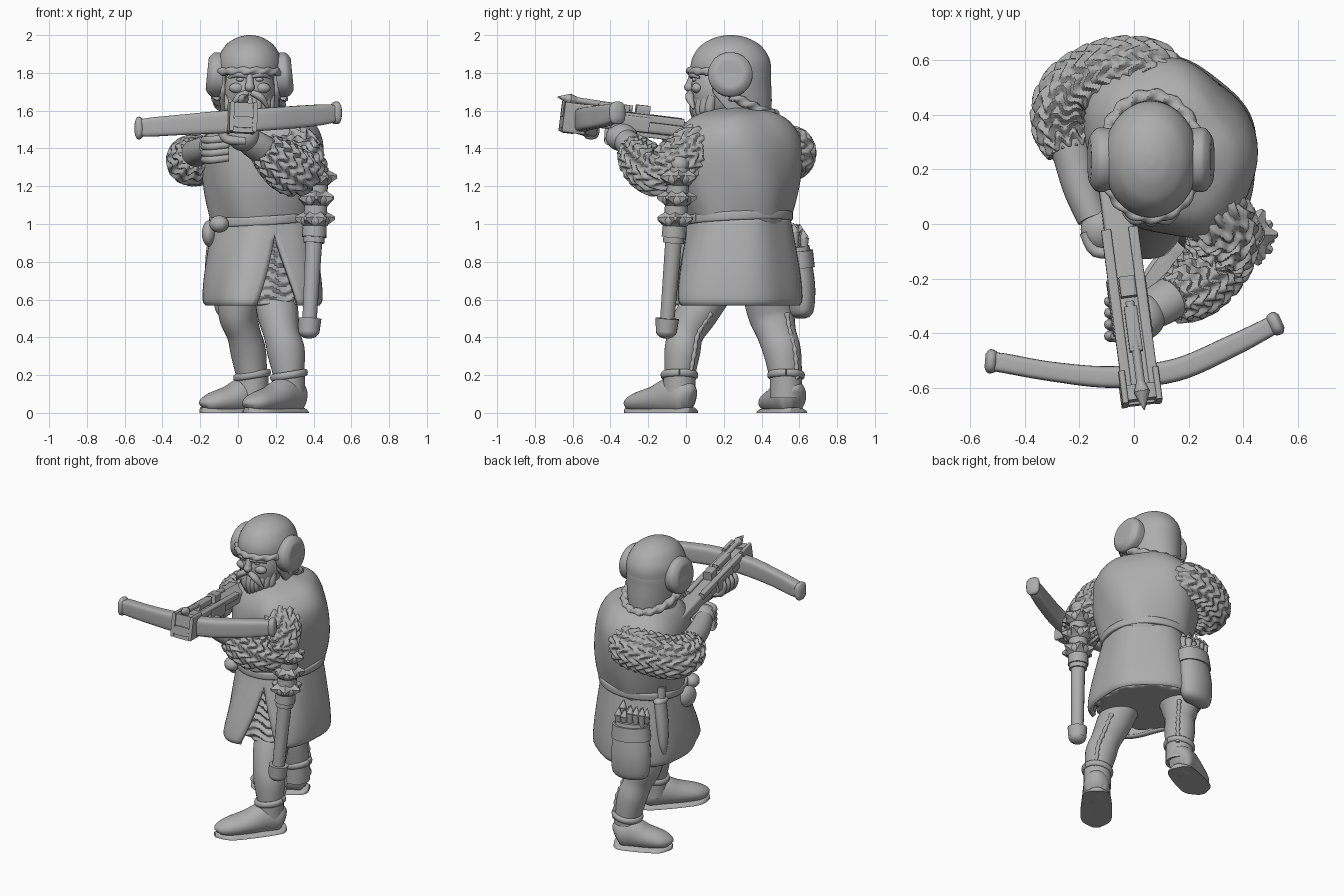
import bpy, bmesh, math, random
from math import sin, cos, pi, exp, radians
from mathutils import Vector as V, Matrix

if "Cube" in bpy.data.objects:
    bpy.data.objects.remove(bpy.data.objects["Cube"])
random.seed(4)
grey = bpy.data.materials.new("stone grey")
grey.use_nodes = True
grey.diffuse_color = (0.42, 0.42, 0.42, 1)
grey.node_tree.nodes["Principled BSDF"].inputs["Base Color"].default_value = (0.42, 0.42, 0.42, 1)
parts = []

def finish(name, bm):
    bmesh.ops.recalc_face_normals(bm, faces=bm.faces)
    me = bpy.data.meshes.new(name)
    bm.to_mesh(me)
    bm.free()
    ob = bpy.data.objects.new(name, me)
    bpy.context.collection.objects.link(ob)
    me.materials.append(grey)
    parts.append(ob)
    return ob

def spline(pts, steps):
    """Smooth interpolation through tuples of any length."""
    p = [V(q) for q in pts]
    p = [p[0]] + p + [p[-1]]
    out = []
    for i in range(1, len(p) - 2):
        a, b, c, d = p[i - 1:i + 3]
        for k in range(steps):
            t = k / steps
            out.append(b + (c - a) * (t / 2) + (a * 2 - b * 5 + c * 4 - d) * (t * t / 2)
                       + (b * 3 - a - c * 3 + d) * (t ** 3 / 2))
    return out + [p[-1]]

def sweep(name, pts, hint=(1, 0, 0), n=24, steps=6, sq=1, bump=None):
    """Tube through (x, y, z, radius along hint, other radius)."""
    path = spline(pts, steps)
    bm, rings, s = bmesh.new(), [], 0
    for i, q in enumerate(path):
        a, b = path[max(i - 1, 0)], path[min(i + 1, len(path) - 1)]
        t = (V(b[:3]) - V(a[:3])).normalized()
        u = V(hint) - t * V(hint).dot(t)
        u.normalize()
        w = t.cross(u)
        s += (V(q[:3]) - V(a[:3])).length
        ring = []
        for k in range(n):
            th = 2 * pi * (k + 0.5) / n
            c, d = [math.copysign(abs(f) ** sq, f) for f in (cos(th), sin(th))]
            h = bump(s, th) if bump else 0
            v = V(q[:3]) + u * c * (q[3] + h) + w * d * (q[4] + h)
            v.z = max(v.z, 0)
            ring.append(bm.verts.new(v))
        rings.append(ring)
    for r0, r1 in zip(rings, rings[1:]):
        for k in range(n):
            bm.faces.new((r0[k], r0[k - 1], r1[k - 1], r1[k]))
    bm.faces.new(rings[0])
    bm.faces.new(rings[-1])
    return finish(name, bm)

def mail(s, th):
    """Herringbone ridges of linked rings."""
    zig = 0.5 - 0.5 * cos(th * 10)
    return 0.01 * sin(2 * pi * (s / 0.05 + zig * 0.7))

def rope(name, pts, r):
    sweep(name, [(*p, r, r) for p in pts], (0.1, 0.2, 1), 12, 14,
          bump=lambda s, th: r * 0.2 * cos(2 * th + s * 90))

def shell(name, rows, c, axis, slit, width, thick, bump=lambda z, th: 0, n=72):
    """Standing open shell of (z, a, b) rows with a slit that widens by rule."""
    s, g = V((cos(axis), sin(axis), 0)), V((-sin(axis), cos(axis), 0))
    bm, grid = bmesh.new(), []
    for z, a, b in spline(rows, 6):
        w = width(z)
        row = []
        for k in range(n + 1):
            th = slit + w + (2 * pi - 2 * w) * k / n
            h = bump(z, th - 2 * pi if th > pi else th)
            row.append(bm.verts.new(V((c[0], c[1], z)) + s * (a + h) * cos(th) + g * (b + h) * sin(th)))
        grid.append(row)
    for r0, r1 in zip(grid, grid[1:]):
        for k in range(n):
            bm.faces.new((r0[k], r0[k + 1], r1[k + 1], r1[k]))
    bmesh.ops.remove_doubles(bm, verts=bm.verts, dist=0.0005)
    ob = finish(name, bm)
    m = ob.modifiers.new("thickness", 'SOLIDIFY')
    m.thickness = thick

def ball(name, loc, size, turn=0):
    bm = bmesh.new()
    bmesh.ops.create_uvsphere(bm, u_segments=24, v_segments=16, radius=1, matrix=Matrix.Translation(loc)
                              @ Matrix.Rotation(turn, 4, 'Z') @ Matrix.Diagonal((*size, 1)))
    return finish(name, bm)

def cone(name, p0, p1, r0, r1, n=16):
    p0, p1 = V(p0), V(p1)
    bm = bmesh.new()
    m = Matrix.Translation((p0 + p1) / 2) @ (p1 - p0).to_track_quat('Z', 'Y').to_matrix().to_4x4()
    bmesh.ops.create_cone(bm, cap_ends=True, segments=n, radius1=r0, radius2=r1,
                          depth=(p1 - p0).length, matrix=m)
    return finish(name, bm)

# Body: shoulder line runs diagonally, chest faces the right front corner
AX, MID = radians(-52), (0.13, 0.28)
SH = (cos(AX), sin(AX), 0)
def body(name, rows, **kw):
    return sweep(name, [(*MID, z, a, b) for z, a, b in rows], SH, **kw)
body("tunic_top", [(0.99, .26, .25), (1.05, .282, .272), (1.2, .32, .3), (1.36, .35, .3), (1.47, .34, .28),
                   (1.55, .275, .235), (1.59, .19, .18), (1.615, .08, .08)], n=64,
     bump=lambda s, th: 0.009 * sin(5 * th + s * 6))
body("mail_skirt", [(0.575, .2, .2), (0.585, .315, .285), (0.75, .295, .27), (0.98, .26, .25)],
     n=128, steps=22, bump=mail)
shell("tunic_skirt", [(0.568, .325, .295), (0.6, .342, .31), (0.7, .336, .306), (0.85, .31, .288),
                      (1.03, .272, .262)], MID, AX, radians(-26), lambda z: max(0, (0.95 - z) * 0.85), 0.03,
      lambda z, th: 0.007 * sin(6 * th) + max(0, 1 - z) / 0.4 * (
          0.1 * exp(-((th + 1.05) / 0.42) ** 2) + 0.035 * exp(-((th + 0.1) / 0.4) ** 2)))
ring = [(MID[0] + .278 * SH[0] * cos(t) - .268 * SH[1] * sin(t),
         MID[1] + .278 * SH[1] * cos(t) + .268 * SH[0] * sin(t),
         1.03 + .02 * sin(t)) for t in [i * pi / 12 for i in range(25)]]
sweep("belt", [(*p, .024, .012) for p in ring], (0, 0, 1), 12, 3, 0.5)
ball("buckle", (-.1, .08, 1.0), (.055, .05, .045), AX)
ball("belt_pouch", (-.15, .2, .95), (.04, .07, .07), -.2)

# Legs and boots
def leg(side, pts, heel, toe):
    sweep(side + "_leg", pts, steps=8)
    sweep(side + "_leg_seam", [(x + a * .75, y + b * .68, z, .012, .012) for x, y, z, a, b in pts[1:]], n=8,
          steps=8, bump=lambda s, th: .004 * sin(s * 130))
    h, t = V(heel), V(toe)
    d = (t - h).normalized()
    out = (-d.y, d.x, 0)
    def foot(f, z, a, b):
        p = h.lerp(t, f)
        return (p.x, p.y, z, a, b)
    sweep(side + "_boot", [foot(0, .07, .03, .05), foot(.08, .08, .075, .09), foot(.3, .09, .085, .1),
                           foot(.55, .07, .09, .075), foot(.82, .055, .08, .055), foot(.96, .045, .05, .035),
                           foot(1, .035, .015, .015)], out)
    sweep(side + "_sole", [foot(-.02, .0, .04, .03), foot(.1, .0, .085, .03), foot(.55, .0, .1, .03),
                           foot(.85, .0, .088, .03), foot(1.02, .0, .02, .03)], out)
    x, y, z, a, b = pts[-1]
    sweep(side + "_boot_shaft", [(x, y, .08, .086, .086), (x, y, .2, .086, .086)], n=24)
    cuff = [(x + .086 * cos(i * pi / 6), y + .086 * sin(i * pi / 6), .2 + .014 * cos(i * pi / 6), .02, .014)
            for i in range(13)]
    sweep(side + "_boot_cuff", cuff, (0, 0, 1), 10, 3)
leg("left", [(.19, .16, .68, .11, .11), (.21, .06, .53, .11, .11), (.23, .0, .42, .095, .095),
             (.255, -.02, .32, .1, .095), (.27, -.035, .18, .078, .078)], (.33, .03, 0), (.05, -.31, 0))
leg("right", [(.02, .42, .68, .12, .13), (.0, .45, .53, .105, .125), (.03, .48, .42, .09, .105),
              (.055, .51, .32, .094, .1), (.075, .53, .18, .08, .085)], (.13, .58, 0), (-.19, .43, 0))

# Mail sleeves, forearms and hands
sweep("left_sleeve", [(.27, .11, 1.4, .07, .07), (.3, .05, 1.405, .12, .115), (.325, -.04, 1.33, .125, .13),
                      (.3, -.145, 1.275, .125, .12), (.22, -.235, 1.33, .12, .11), (.135, -.28, 1.4, .085, .08)],
      (.5, .3, 1), 120, 20, bump=mail)
sweep("right_sleeve", [(.12, .48, 1.39, .08, .08), (.06, .54, 1.38, .13, .125), (-.08, .55, 1.37, .135, .125),
                       (-.22, .475, 1.34, .13, .125), (-.25, .36, 1.34, .12, .12), (-.23, .26, 1.37, .08, .08)],
      (0, 0, 1), 120, 20, bump=mail)
sweep("left_forearm", [(.17, -.25, 1.37, .08, .075), (.09, -.3, 1.42, .08, .07), (.03, -.34, 1.46, .06, .06)])
sweep("right_forearm", [(-.235, .3, 1.37, .075, .075), (-.195, .14, 1.39, .068, .07), (-.15, .02, 1.41, .058, .06)])
ball("left_hand", (.03, -.34, 1.46), (.085, .085, .075))
ball("right_hand", (-.12, -.02, 1.42), (.075, .08, .065))
for i in range(4):
    y = -.41 + i * .042
    sweep("left_finger", [(.04, y, 1.44, .023, .023), (-.06, y, 1.45, .024, .024), (-.09, y, 1.51, .02, .02),
                          (-.075, y, 1.55, .012, .012)], (0, 1, 0), 10, 4)
    z = 1.34 + i * .035
    sweep("right_finger", [(-.18, -.03, z, .02, .02), (-.14, -.1, z, .022, .022), (-.05, -.1, z + .01, .02, .02)],
          (0, 0, 1), 10, 4)

# Head: face, helmet, hood and trims
HX, HY = .062, .237
ball("face", (HX, .17, 1.71), (.135, .145, .17))
ball("nose", (HX, .02, 1.725), (.026, .03, .026))
sweep("nose_bridge", [(HX, .04, 1.79, .018, .02), (HX, .02, 1.735, .022, .023)])
for s in (-1, 1):
    ball("cheek", (HX + s * .065, .06, 1.72), (.045, .03, .028))
    ball("eye", (HX + s * .05, .045, 1.765), (.022, .014, .011))
    sweep("eyebrow", [(HX + s * .015, .03, 1.78, .01, .012), (HX + s * .06, .03, 1.792, .016, .016),
                      (HX + s * .11, .07, 1.775, .006, .006)], (0, 0, 1), 10)
    sweep("moustache", [(HX + s * .01, .025, 1.695, .016, .016), (HX + s * .06, .02, 1.67, .024, .02),
                        (HX + s * .1, .04, 1.61, .006, .006)], (0, 1, 0), 12)
    # Raised ear disc with a hollow centre and a small stud
    e, o = V((HX + s * .17, .235, 1.79)), V((s, 0, .1))
    for name, prof in (("ear_disc", ((-.03, .115), (.02, .118), (.04, .105), (.055, .08), (.05, .06), (.035, .04),
                                     (.03, .01))), ("ear_stud", ((.02, .032), (.04, .03), (.048, .012)))):
        sweep(name, [(*(e + o * h), r, r) for h, r in prof], (0, 1, 0), 40, 3)
for i in range(11):
    f = i / 5 - 1
    x, y = HX + f * .11, .04 + .08 * f * f
    sweep("beard_lock", [(x, y + .02, 1.68, .025, .025), (x * .95, y + .005, 1.6, .026, .026),
                         (x * .8 + .01 * random.random(), y + .03, 1.5 + .05 * abs(f), .006, .006)], n=10)
sweep("helmet", [(HX, HY, z, .175 * f, .215 * f) for z, f in
                 ((1.79, .99), (1.85, .985), (1.9, .9), (1.95, .71), (1.985, .41), (1.998, .15), (2, .02))], n=48)
shell("hood", [(1.57, .15, .215), (1.66, .162, .217), (1.75, .172, .2135), (1.8, .173, .213), (1.84, .165, .204)],
      (HX, HY), 0, radians(-90), lambda z: 1.1 + max(0, 1.7 - z) * 4, .03)
rope("helmet_trim", [(HX + .175 * cos(t), HY + .215 * sin(t), 1.8 - .01 * sin(t))
                     for t in [pi + i * pi / 8 for i in range(9)]], .02)
rope("hood_trim", [(HX + .178 * cos(t), HY + .232 * sin(t), 1.58 + .1 * (1 - sin(t)) ** 1.2)
                   for t in [i * pi / 10 for i in range(11)]], .024)

# Crossbow, laid out along its own axes
REAR, TIP = V((-.09, .25, 1.47)), V((.03, -.655, 1.58))
AIM = (TIP - REAR).normalized()
SIDE = V((.05, 0, 1)).cross(AIM).normalized()
UP = AIM.cross(SIDE).normalized()
def at(f, s=0, u=0):
    return tuple(REAR.lerp(TIP, f) + SIDE * s + UP * u)
def bar(name, f0, f1, s, u, w, h, h2=None):
    sweep(name, [(*at(f0, s, u), w, h), (*at(f1, s, u), w, h2 or h)], SIDE, 20, 4, .35)
bar("stock", .0, .98, 0, 0, .055, .035, .05)
for s in (-1, 1):
    bar("stock_rail", .3, .97, s * .05, .035, .018, .02)
    bar("front_plate", .87, 1, s * .062, -.01, .012, .08)
    bar("lock_plate", .5, .72, s * .06, 0, .012, .04)
bar("front_cap", .93, .99, 0, -.015, .07, .08)
bar("front_brace", .96, 1.0, 0, -.04, .05, .03)
bar("lock_block", .5, .58, 0, .07, .03, .03)
bar("lever", .62, .8, 0, .07, .024, .022)
bar("trigger", .3, .6, 0, -.055, .014, .012)
cone("bolt_shaft", at(.6, 0, .075), at(.97, 0, .085), .016, .016)
cone("bolt_head_base", at(.92, 0, .085), at(.965, 0, .085), .014, .03, 8)
cone("bolt_head_tip", at(.965, 0, .085), at(1.04, 0, .09), .03, .002, 8)
sweep("bow_limbs", [(-.52, -.503, 1.508, .042, .034), (-.47, -.51, 1.512, .05, .036), (-.3, -.54, 1.525, .054, .036),
                    (-.08, -.56, 1.54, .06, .04), (.15, -.535, 1.555, .06, .042), (.35, -.45, 1.57, .058, .04),
                    (.47, -.39, 1.582, .052, .036), (.51, -.368, 1.586, .042, .034)], (0, 0, 1), 24, 6, .45)
for name, p, d in (("right_bow_nock", V((-.515, -.503, 1.508)), V((-1, .08, 0))),
                   ("left_bow_nock", V((.51, -.368, 1.588)), V((1, .45, 0)))):
    sweep(name, [(*(p + d * h), a, b) for h, a, b in ((-.012, .045, .036), (.0, .058, .043), (.018, .058, .043),
                                                      (.03, .035, .025))], (0, 0, 1), 24, 4, .7)

# Spiked mace on the left hip
def along(z):
    return V((.375 + (z - .42) * .055, -.105 + (z - .42) * .08, z))
cone("mace_handle", along(.45), along(.98), .038, .046)
cone("mace_pommel", along(.43), along(.5), .056, .062, 20)
ball("mace_pommel_end", along(.435), (.056, .056, .042))
cone("mace_collar", along(.9), along(.93), .056, .056, 20)
cone("mace_core", along(.93), along(1.3), .065, .055, 20)
ball("mace_top", along(1.315), (.05, .05, .048))
for tier, z in enumerate((1.02, 1.13, 1.24)):
    ball("mace_band", along(z), (.08, .08, .05))
    for i in range(6):
        a = i * pi / 3 + tier * pi / 6
        d = V((cos(a), sin(a), .1))
        cone("mace_spike", along(z) + d * .045, along(z) + d * .105, .052, .01, 5)

# Bolt quiver and dagger at the back right
QA = radians(12)
sweep("quiver", [(0, .605, .5, .04, .02), (0, .605, .53, .115, .065), (0, .6, .65, .13, .082),
                 (.005, .59, .78, .12, .078), (.01, .58, .88, .105, .072)], (cos(QA), sin(QA), 0), 28)
sweep("quiver_flap", [(.005, .59, .77, .13, .09), (.01, .585, .86, .122, .085)], (cos(QA), sin(QA), 0), 28)
for i in range(10):
    f = (i % 5 - 2) * .04
    p = V((f * cos(QA), .56 + f * sin(QA) + (i // 5) * .05, .84))
    q = p + V((0, 0, .07 + .05 * random.random()))
    cone("quiver_bolt", p, q, .014, .024, 8)
    cone("quiver_bolt_tip", q, q + V((0, -.01, .05)), .024, .002, 8)
sweep("dagger_sheath", [(-.11, .44, 1.0, .045, .035), (-.135, .45, .85, .045, .035), (-.15, .46, .72, .032, .025),
                        (-.155, .46, .65, .01, .01)], (0, 1, 0), 16)
ball("dagger_guard", (-.11, .43, 1.0), (.04, .06, .025))
cone("dagger_grip", (-.11, .43, 1.0), (-.11, .42, 1.09), .026, .028)

for ob in parts:
    ob.select_set(True)
bpy.context.view_layer.objects.active = parts[0]
bpy.ops.object.shade_smooth_by_angle(angle=radians(50))
